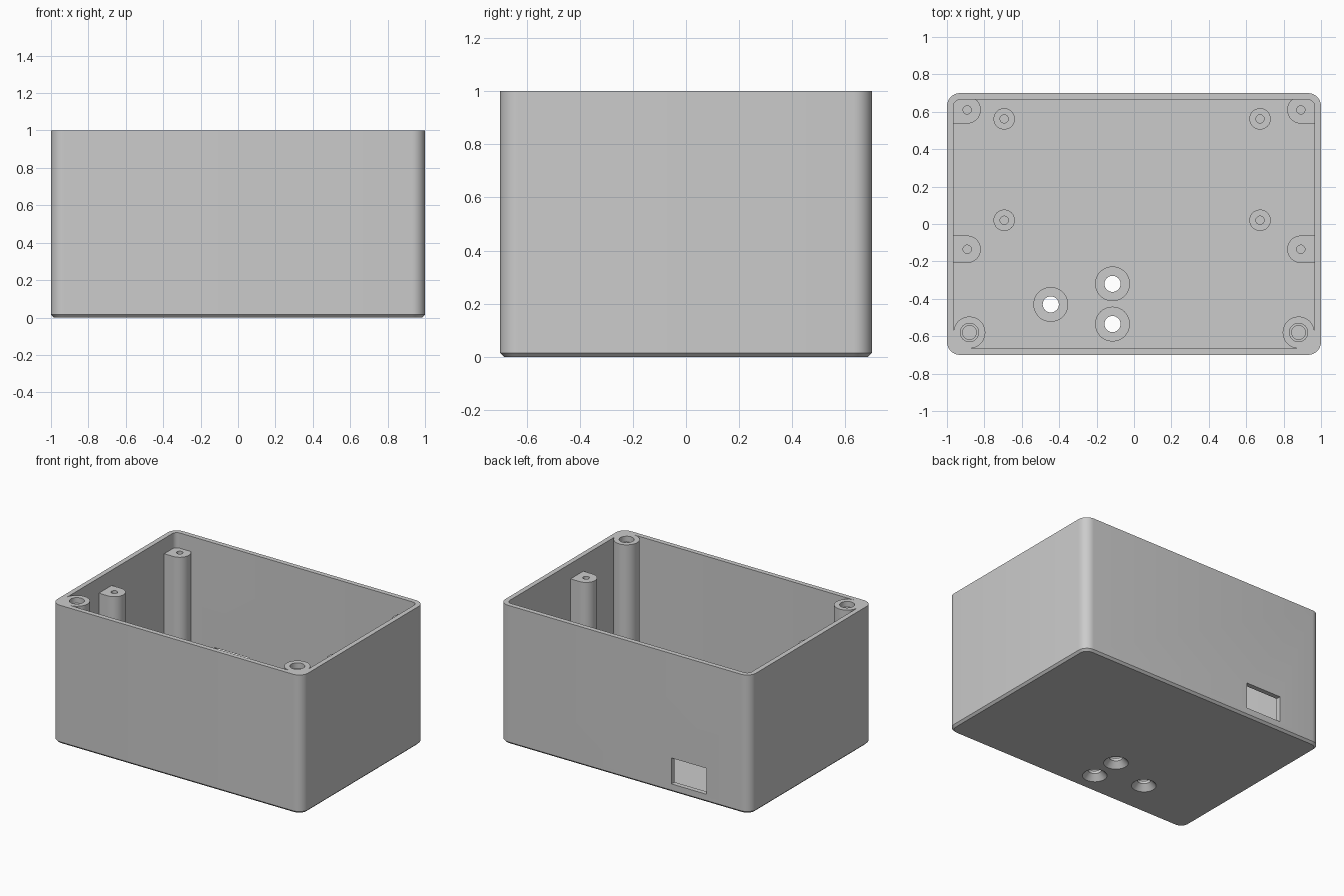
import bpy, bmesh, math

if "Cube" in bpy.data.objects:
    bpy.data.objects.remove(bpy.data.objects["Cube"], do_unlink=True)

grey = bpy.data.materials.new("light_grey_plastic")
grey.use_nodes = True
colour = (0.6, 0.6, 0.6, 1)
grey.diffuse_color = colour
grey.node_tree.nodes["Principled BSDF"].inputs["Base Color"].default_value = colour

FLOOR = 0.035
INNER_X, INNER_Y = 0.965, 0.665


def rounded_rect(hx, hy, r, z, n=8):
    pts = []
    for q, (sx, sy) in enumerate([(1, 1), (-1, 1), (-1, -1), (1, -1)]):
        for i in range(n + 1):
            a = (q + i / n) * math.pi / 2
            pts.append((sx * (hx - r) + r * math.cos(a), sy * (hy - r) + r * math.sin(a), z))
    return pts


def circle(x, y, r, z, wall=None, n=48):
    """Circle whose part facing a wall or corner is squared off."""
    pts = []
    for i in range(n):
        a = 2 * math.pi * i / n
        c, s = math.cos(a), math.sin(a)
        k = 1
        if wall and c * wall[0] > 1e-6 and (wall[1] == 0 or s * wall[1] > 1e-6):
            k = 1 / max(abs(c), abs(s))
        pts.append((x + r * k * c, y + r * k * s, z))
    return pts


def loft(name, rings, closed=False):
    """Bridge successive rings; cap the ends, or join last to first."""
    bm = bmesh.new()
    loops = [[bm.verts.new(p) for p in ring] for ring in rings]
    pairs = list(zip(loops, loops[1:]))
    if closed:
        pairs.append((loops[-1], loops[0]))
    else:
        bm.faces.new(loops[0])
        bm.faces.new(loops[-1])
    for a, b in pairs:
        for i in range(len(a)):
            j = (i + 1) % len(a)
            bm.faces.new((a[i], a[j], b[j], b[i]))
    bmesh.ops.recalc_face_normals(bm, faces=bm.faces)
    mesh = bpy.data.meshes.new(name)
    bm.to_mesh(mesh)
    bm.free()
    mesh.materials.append(grey)
    obj = bpy.data.objects.new(name, mesh)
    bpy.context.collection.objects.link(obj)
    return obj


def select(obj):
    bpy.ops.object.select_all(action='DESELECT')
    obj.select_set(True)
    bpy.context.view_layer.objects.active = obj


def smooth(obj):
    select(obj)
    bpy.ops.object.shade_smooth_by_angle(angle=math.radians(30))


def cut(obj, cutter):
    cutter.hide_render = True
    select(obj)
    mod = obj.modifiers.new("cut", 'BOOLEAN')
    mod.operation = 'DIFFERENCE'
    mod.solver = 'EXACT'
    mod.object = cutter
    bpy.ops.object.modifier_apply(modifier=mod.name)
    bpy.data.objects.remove(cutter, do_unlink=True)


def post(name, x, y, r, top, bore, wall=None):
    """Upright post with a blind bore given as (radius, z) steps."""
    rings = [circle(x, y, r, FLOOR - 0.005, wall), circle(x, y, r, top, wall)]
    rings += [circle(x, y, br, bz) for br, bz in bore]
    smooth(loft(name, rings))


# Open box with chamfered base
shell = loft("box_shell", [
    rounded_rect(0.985, 0.685, 0.055, 0),
    rounded_rect(1, 0.7, 0.07, 0.015),
    rounded_rect(1, 0.7, 0.07, 1),
    rounded_rect(INNER_X, INNER_Y, 0.035, 1),
    rounded_rect(INNER_X, INNER_Y, 0.035, FLOOR),
])

# Port window in the back wall
x0, x1, z0, z1 = -0.655, -0.375, 0.06, 0.247
window = [[(x0, y, z0), (x1, y, z0), (x1, y, z1), (x0, y, z1)] for y in (0.6, 0.8)]
cut(shell, loft("window_cutter", window))

# Countersunk floor holes with raised bosses
for i, (x, y) in enumerate([(-0.445, -0.43), (-0.115, -0.32), (-0.115, -0.535)]):
    cut(shell, loft("countersink_cutter", [
        circle(x, y, 0.09, -0.01), circle(x, y, 0.043, 0.04), circle(x, y, 0.043, 0.1)]))
    smooth(loft(f"floor_boss_{i + 1}", [
        circle(x, y, 0.093, FLOOR), circle(x, y, 0.093, 0.06), circle(x, y, 0.043, 0.06),
        circle(x, y, 0.043, 0.04), circle(x, y, 0.0477, FLOOR)], closed=True))
smooth(shell)

for side, sx in (("right", 1), ("left", -1)):
    label = "left" if sx > 0 else "right"
    # Full-height front corner posts, stepped bore
    post(f"{label}_front_corner_post", sx * 0.88, -0.58, 0.085, 1,
         [(0.049, 1), (0.049, 0.96), (0.037, 0.96), (0.037, 0.5)], (sx, -1))
    # Shorter posts merged into the side walls
    for place, y in (("middle", -0.135), ("back", 0.61)):
        post(f"{label}_{place}_wall_post", sx * 0.892, y, 0.073, 0.89,
             [(0.022, 0.89), (0.022, 0.6)], (sx, 0))
    # Low circuit board standoffs
    for place, y in (("front", 0.02), ("back", 0.562)):
        post(f"{label}_{place}_standoff", -0.01 + sx * 0.684, y, 0.057, 0.11,
             [(0.022, 0.11), (0.022, FLOOR)])
